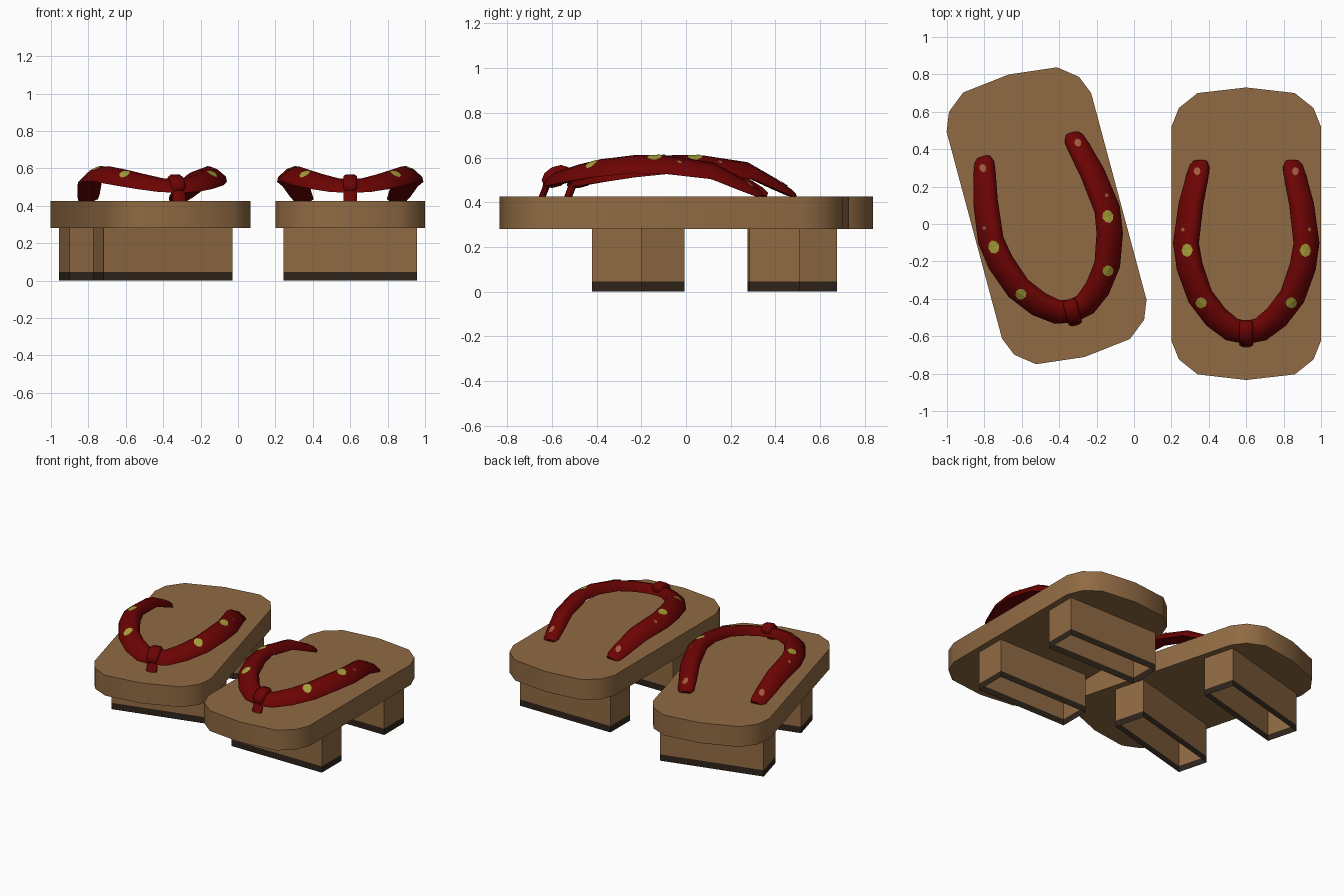
import bpy, bmesh, math
from mathutils import Vector, Matrix
from mathutils.bvhtree import BVHTree

if "Cube" in bpy.data.objects:
    bpy.data.objects.remove(bpy.data.objects["Cube"])


def material(name, rgb):
    m = bpy.data.materials.new(name)
    m.diffuse_color = (*rgb, 1)
    m.use_nodes = True
    m.node_tree.nodes["Principled BSDF"].inputs["Base Color"].default_value = m.diffuse_color
    return m


WOOD = material("wood", (0.28, 0.145, 0.056))
RUBBER = material("dark_sole", (0.028, 0.018, 0.011))
RED = material("red_cloth", (0.15, 0.001, 0.001))
OLIVE = material("yellow_green_spot", (0.38, 0.35, 0.04))
TAN = material("tan_spot", (0.34, 0.1, 0.045))

# Both sandals share one set of meshes, placed twice
PLACES = {
    "right": Matrix.Translation((0.6, -0.05, 0)),
    "left": Matrix.Translation((-0.468, 0.046, 0)) @ Matrix.Rotation(math.radians(15), 4, 'Z'),
}


def place(name, bm, mats, smooth=False):
    mesh = bpy.data.meshes.new(name)
    for f in bm.faces:
        f.smooth = smooth
    if smooth:
        for e in bm.edges:
            e.smooth = e.calc_face_angle(0) < math.radians(60)
    bm.to_mesh(mesh)
    bm.free()
    for m in mats:
        mesh.materials.append(m)
    for side, matrix in PLACES.items():
        ob = bpy.data.objects.new(f"{side}_{name}", mesh)
        bpy.context.collection.objects.link(ob)
        ob.matrix_world = matrix


def sweep(sections, profile):
    """Loft a closed (outward, up) profile; a section is (x, y, z, width scale, height scale)."""
    bm = bmesh.new()
    pts = [Vector(s[:3]) for s in sections]
    rings = []
    for i, (p, s) in enumerate(zip(pts, sections)):
        t = (pts[min(i + 1, len(pts) - 1)] - pts[max(i - 1, 0)]).normalized()
        out = t.cross(Vector((0, 0, 1))).normalized()
        up = out.cross(t)
        rings.append([bm.verts.new(p + out * (a * s[3]) + up * (b * s[4])) for a, b in profile])
    count = len(profile)
    for r, q in zip(rings, rings[1:]):
        for k in range(count):
            n = (k + 1) % count
            bm.faces.new((r[k], q[k], q[n], r[n]))
    bm.faces.new(rings[0])
    bm.faces.new(rings[-1][::-1])
    bmesh.ops.recalc_face_normals(bm, faces=bm.faces)
    bm.normal_update()
    return bm


def ellipse(width, height, tilt=0, sides=10):
    c, s = math.cos(math.radians(tilt)), math.sin(math.radians(tilt))
    ring = []
    for k in range(sides):
        b = 2 * math.pi * (k + 0.5) / sides
        a, h = width / 2 * math.cos(b), height / 2 * math.sin(b)
        ring.append((a * c + h * s, h * c - a * s))
    return ring


# Board: clipped-corner outline, extruded
quarter = [(0.4, 0.57), (0.36, 0.67), (0.26, 0.75), (0, 0.78)]
half = quarter + [(-x, y) for x, y in quarter[-2::-1]]
outline = half + [(-x, -y - 0.004) for x, y in half]
bm = bmesh.new()
face = bm.faces.new([bm.verts.new((x, y, 0.28)) for x, y in outline])
ext = bmesh.ops.extrude_face_region(bm, geom=[face], use_keep_orig=True)
bmesh.ops.translate(bm, vec=(0, 0, 0.145), verts=[g for g in ext["geom"] if isinstance(g, bmesh.types.BMVert)])
bmesh.ops.recalc_face_normals(bm, faces=bm.faces)
place("board", bm, [WOOD], True)

# Legs: open-bottomed sleeves with a dark band at the ground
for name, y0, y1 in (("front_leg", -0.37, -0.15), ("rear_leg", 0.334, 0.557)):
    bm = bmesh.new()
    corners = [(-0.358, y0), (0.356, y0), (0.356, y1), (-0.358, y1)]
    rows = [[bm.verts.new((x, y, z)) for x, y in corners] for z in (0, 0.045, 0.28)]
    for level in (0, 1):
        lo, hi = rows[level], rows[level + 1]
        for k in range(4):
            n = (k + 1) % 4
            f = bm.faces.new((lo[k], lo[n], hi[n], hi[k]))
            f.material_index = 1 - level
    place(name, bm, [WOOD, RUBBER])

# Strap: band with a long outer slope and a short inner one, mirrored about the centre line
band = [(0.068, -0.036), (0.062, -0.008), (0.02, 0.032), (-0.025, 0.05), (-0.055, 0.032),
        (-0.068, -0.012), (-0.03, -0.022), (0.03, -0.034)]
arm = [
    (-0.245, 0.388, 0.43, 0.55, 0.3),
    (-0.247, 0.365, 0.441, 0.78, 0.5),
    (-0.262, 0.3, 0.472, 0.88, 0.7),
    (-0.295, 0.16, 0.535, 0.97, 0.9),
    (-0.322, -0.05, 0.562, 1.02, 0.95),
    (-0.302, -0.18, 0.564, 1.04, 0.95),
    (-0.245, -0.34, 0.545, 1.02, 0.95),
    (-0.16, -0.45, 0.522, 1, 0.9),
    (-0.075, -0.515, 0.504, 0.95, 0.85),
    (0, -0.53, 0.5, 0.92, 0.85),
]
strap = sweep(arm + [(-s[0], *s[1:]) for s in arm[-2::-1]], band)
tree = BVHTree.FromBMesh(strap)
place("strap", strap, [RED], True)

# Knot around the strap and the thong going into the board
place("knot", sweep([(x, -0.53, 0.515, s, s) for x, s in ((-0.037, 0.82), (-0.025, 1), (0.025, 1), (0.037, 0.82))],
                    ellipse(0.14, 0.092, 26)), [RED], True)
place("toe_thong", sweep([(0, -0.56, 0.51, 1, 1), (0, -0.595, 0.42, 1, 1)], ellipse(0.075, 0.03)), [RED], True)

# Painted spots: thin patches draped over the strap
bm = bmesh.new()
for x, y, rx, ry, mat in ((0.315, -0.09, 0.028, 0.036, 0), (0.24, -0.37, 0.03, 0.029, 0),
                          (0.262, 0.33, 0.018, 0.022, 1), (0.337, 0.02, 0.009, 0.011, 1)):
    for sx in (-1, 1):
        def drape(px, py):
            hit = tree.ray_cast(Vector((px, py, 2)), Vector((0, 0, -1)))
            return bm.verts.new(hit[0] + hit[1] * 0.004) if hit[0] else None
        centre = drape(sx * x, y)
        rim = [drape(sx * (x + rx * math.cos(k * math.pi / 4)), y + ry * math.sin(k * math.pi / 4))
               for k in range(8)]
        for k in range(8):
            a, b = rim[k], rim[(k + 1) % 8]
            if a and b and centre:
                f = bm.faces.new((centre, a, b) if sx > 0 else (centre, b, a))
                f.material_index = mat
place("strap_spots", bm, [OLIVE, TAN])
